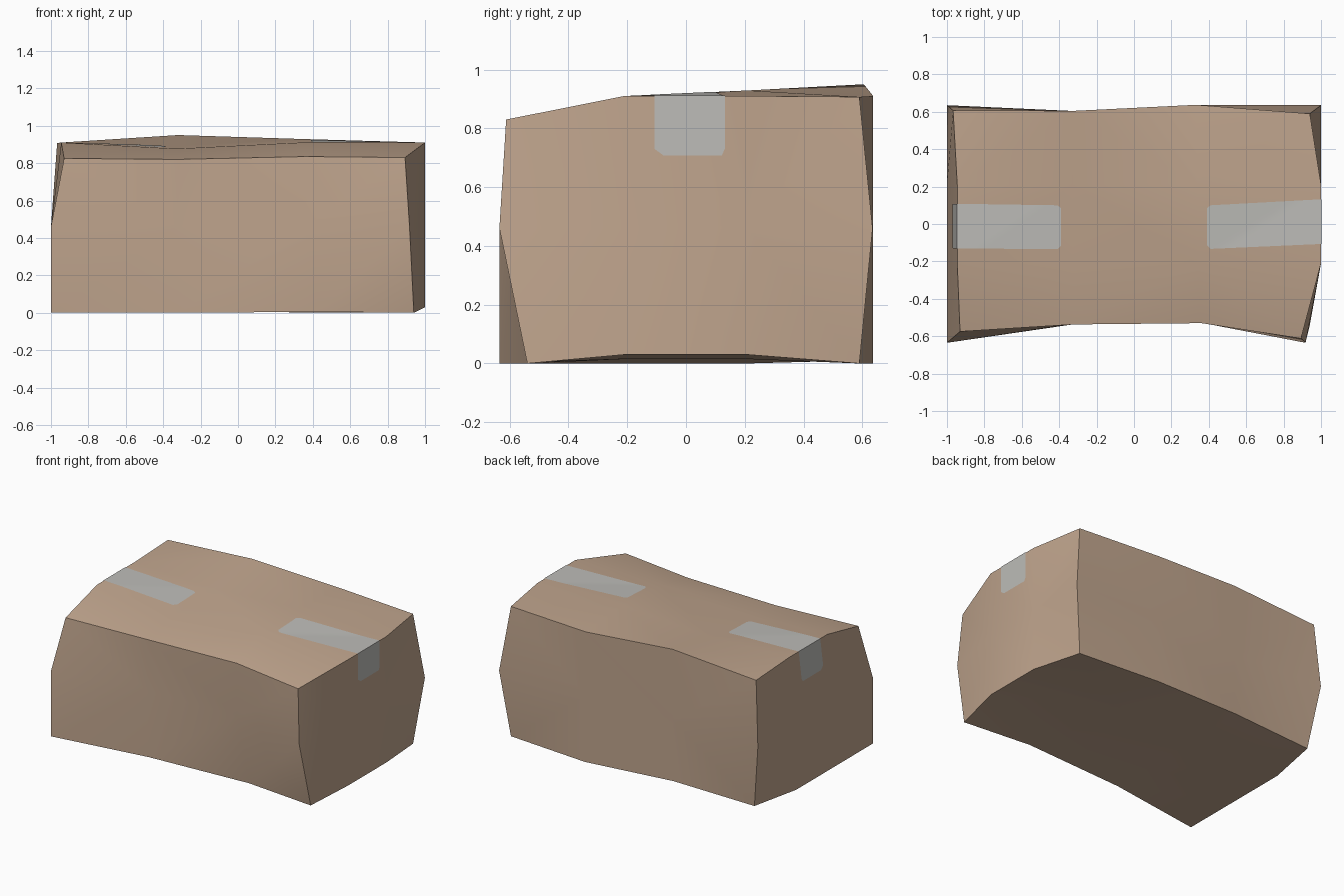
import bpy, bmesh, math
from mathutils import Vector
from mathutils.bvhtree import BVHTree

if "Cube" in bpy.data.objects:
    bpy.data.objects.remove(bpy.data.objects["Cube"])


def material(name, rgb):
    m = bpy.data.materials.new(name)
    m.diffuse_color = (*rgb, 1)
    m.use_nodes = True
    m.node_tree.nodes["Principled BSDF"].inputs["Base Color"].default_value = m.diffuse_color
    return m


cardboard = material("cardboard brown", (0.53, 0.378, 0.27))
tape_grey = material("tape grey", (0.51, 0.505, 0.48))


def finish(name, bm, mat):
    bmesh.ops.recalc_face_normals(bm, faces=bm.faces)
    me = bpy.data.meshes.new(name)
    bm.to_mesh(me)
    ob = bpy.data.objects.new(name, me)
    bpy.context.collection.objects.link(ob)
    me.materials.append(mat)
    bpy.ops.object.select_all(action='DESELECT')
    ob.select_set(True)
    bpy.context.view_layer.objects.active = ob
    bpy.ops.object.shade_smooth_by_angle(angle=math.radians(35))
    return ob


# Dented outlines at three heights: front-left corner, then round past the right side
bottom = [(-1, -.635, 0), (-.315, -.535, 0), (.435, -.5, .005), (.94, -.54, 0),
          (1, -.21, .03), (1, .21, .03), (.94, .59, 0), (.335, .637, 0),
          (-.325, .6, .028), (-.935, .58, .01), (-1, .21, 0), (-1, -.21, 0)]
middle = [(x, y, .46) for x, y in (
    (-1, -.635), (-.33, -.535), (.36, -.528), (.917, -.635), (1, -.21), (1, .21),
    (1, .635), (.33, .636), (-.32, .604), (-1, .635), (-1, .21), (-1, -.21))]
top = [(-.93, -.575, .825), (-.32, -.537, .82), (.36, -.53, .835), (.893, -.612, .83),
       (1, -.21, .91), (1, .21, .91), (.94, .59, .907), (.33, .637, .91),
       (-.32, .605, .95), (-.967, .607, .907), (-.945, .21, .91), (-.945, -.21, .91)]

bm = bmesh.new()
rings = [[bm.verts.new(p) for p in ring] for ring in (bottom, middle, top)]

# Side walls
for low, high in zip(rings, rings[1:]):
    for i in range(12):
        j = (i + 1) % 12
        bm.faces.new((low[i], low[j], high[j], high[i]))


# Lid and base: 4 x 4 grids with four inner points each
def cap(r, inner_z):
    a, b, c, d = [bm.verts.new((x, y, z)) for (x, y), z in zip(
        ((-.33, -.21), (.34, -.21), (-.33, .21), (.34, .21)), inner_z)]
    grid = [r[0:4], [r[11], a, b, r[4]], [r[10], c, d, r[5]], [r[9], r[8], r[7], r[6]]]
    for g, h in zip(grid, grid[1:]):
        for i in range(3):
            bm.faces.new((g[i], g[i + 1], h[i + 1], h[i]))


cap(rings[2], (.877, .91, .89, .929))
cap(rings[0], (.015, .015, .015, .015))
bmesh.ops.triangulate(bm, faces=bm.faces)
tree = BVHTree.FromBMesh(bm)
finish("box", bm, cardboard)
bm.free()

LIFT = 0.002


# Tape strip laid over the lid, folded over the edge and down the side wall
def tape(name, sign, edge, ends):
    bm = bmesh.new()
    rows = []
    y_in, y_edge = ends

    def row(span, place):
        rows.append([bm.verts.new(place(span[0] + (span[1] - span[0]) * t / 16))
                     for t in range(17)])

    def on_lid(x):
        return lambda y: tree.ray_cast(Vector((x, y, 2)), Vector((0, 0, -1)))[0] + Vector((0, 0, LIFT))

    def on_wall(z):
        return lambda y: tree.ray_cast(Vector((2 * sign, y, z)), Vector((-sign, 0, 0)))[0] + Vector((sign * LIFT, 0, 0))

    start = sign * .39
    row((y_in[0] + .02, y_in[1] - .015), on_lid(start))
    for k in range(17):
        t = k / 16
        x = start + sign * .02 + (edge - sign * .004 - start - sign * .02) * t
        row([a + (b - a) * t for a, b in zip(y_in, y_edge)], on_lid(x))
    row(y_edge, lambda y: Vector((edge + sign * LIFT, y, .91 + LIFT)))
    for z in (.9, .82, .73):
        row(y_edge, on_wall(z))
    row((y_edge[0] + .03, y_edge[1] - .01), on_wall(.708))
    for g, h in zip(rows, rows[1:]):
        for i in range(16):
            bm.faces.new((g[i], g[i + 1], h[i + 1], h[i]))
    ob = finish(name, bm, tape_grey)
    bm.free()
    # Make sure the lid part of the strip faces up
    if ob.data.polygons[0].normal.z < 0:
        ob.data.flip_normals()


tape("right_tape", 1, 1.0, ((-.133, .1), (-.107, .132)))
tape("left_tape", -1, -.945, ((-.135, .1), (-.13, .108)))
